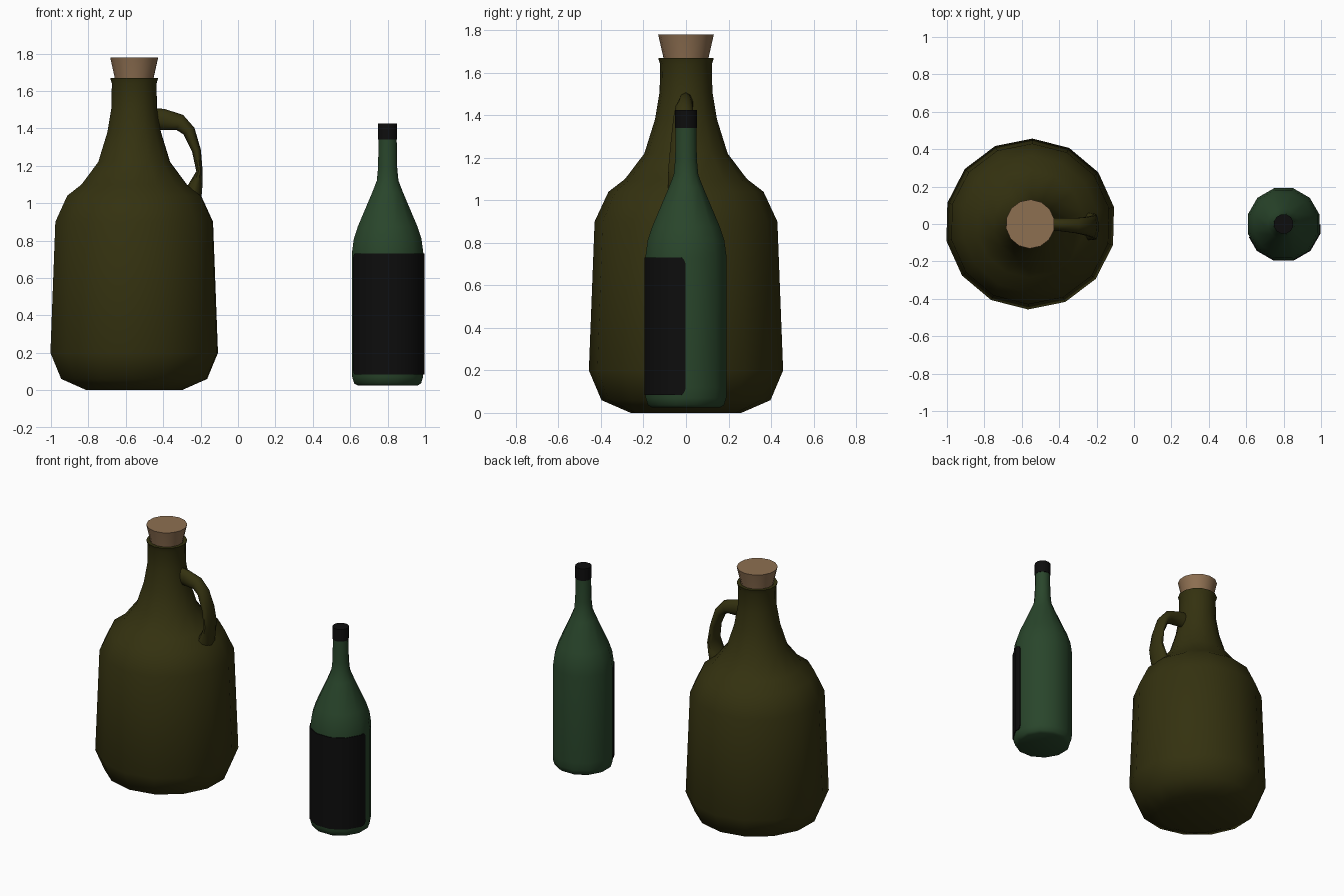
import bpy, bmesh, math
from mathutils import Vector

if "Cube" in bpy.data.objects:
    bpy.data.objects.remove(bpy.data.objects["Cube"])


def mat(name, rgb):
    m = bpy.data.materials.new(name)
    m.diffuse_color = (*rgb, 1)
    m.use_nodes = True
    m.node_tree.nodes["Principled BSDF"].inputs["Base Color"].default_value = m.diffuse_color
    return m


OLIVE = mat("olive_glass", (0.034, 0.031, 0.005))
GREEN = mat("green_glass", (0.022, 0.060, 0.024))
BLACK = mat("black", (0.004, 0.004, 0.004))
CORK = mat("cork_brown", (0.27, 0.16, 0.083))


def finish(name, bm, material, angle=50):
    bmesh.ops.recalc_face_normals(bm, faces=bm.faces)
    me = bpy.data.meshes.new(name)
    bm.to_mesh(me)
    bm.free()
    ob = bpy.data.objects.new(name, me)
    bpy.context.collection.objects.link(ob)
    me.materials.append(material)
    bpy.ops.object.select_all(action='DESELECT')
    ob.select_set(True)
    bpy.context.view_layer.objects.active = ob
    bpy.ops.object.shade_smooth_by_angle(angle=math.radians(angle))
    return ob


def loft(name, rings, material, angle=50):
    """Skin closed rings of points and cap both ends."""
    bm = bmesh.new()
    vs = [[bm.verts.new(p) for p in ring] for ring in rings]
    n = len(vs[0])
    for a, b in zip(vs, vs[1:]):
        for i in range(n):
            j = (i + 1) % n
            bm.faces.new((a[i], a[j], b[j], b[i]))
    bm.faces.new(vs[0])
    bm.faces.new(vs[-1])
    return finish(name, bm, material, angle)


def lathe(name, cx, profile, sides, turn, material):
    t = [math.radians(turn) + math.tau * i / sides for i in range(sides)]
    rings = [[(cx + r * math.cos(a), r * math.sin(a), z) for a in t] for r, z in profile]
    return loft(name, rings, material)


# Jug body with flared lip and open mouth
JX = -0.555
lathe("jug_body", JX, [
    (0.26, 0), (0.398, 0.06), (0.457, 0.20), (0.43, 0.90), (0.365, 1.04),
    (0.287, 1.10), (0.196, 1.22), (0.146, 1.38), (0.124, 1.51), (0.122, 1.64),
    (0.131, 1.67), (0.108, 1.67), (0.10, 1.60)], 14, 11.4, OLIVE)

# Tapered cork stopper
lathe("jug_cork", JX, [(0.098, 1.61), (0.106, 1.67), (0.131, 1.78)], 14, 11.4, CORK)

# Jug handle: x, z, in-plane half thickness, half width
path = [(-0.47, 1.45, 0.060, 0.035), (-0.40, 1.447, 0.057, 0.036),
        (-0.312, 1.432, 0.044, 0.042), (-0.262, 1.385, 0.034, 0.05),
        (-0.222, 1.28, 0.024, 0.06), (-0.206, 1.17, 0.017, 0.07),
        (-0.225, 1.10, 0.036, 0.075), (-0.25, 1.02, 0.055, 0.075)]
rings = []
for i, (x, z, a, w) in enumerate(path):
    p, q = path[max(i - 1, 0)], path[min(i + 1, len(path) - 1)]
    d = Vector((q[0] - p[0], 0, q[1] - p[1])).normalized()
    normal = Vector((-d.z, 0, d.x))
    c = Vector((x, -0.06 * (x - JX) + 0.006, z))
    rings.append([c + normal * a * math.cos(t) + Vector((0, w * math.sin(t), 0))
                  for t in (math.tau * k / 10 for k in range(10))])
loft("jug_handle", rings, OLIVE, 60)

# Wine bottle
BX, R = 0.8, 0.198
lathe("wine_bottle", BX, [
    (0.165, 0.025), (0.185, 0.036), (0.196, 0.07), (R, 0.12), (R, 0.73),
    (0.187, 0.81), (0.165, 0.875), (0.084, 1.06), (0.06, 1.12), (0.053, 1.19),
    (0.05, 1.35)], 12, 15, GREEN)

# Bottle cap
lathe("wine_cap", BX, [(0.053, 1.34), (0.053, 1.425)], 12, 15, BLACK)

# Wrapped label hugging the twelve flat sides, with clipped corners
start, end = -159, -1
angles = sorted({start, start + 2, start + 5, end - 5, end - 2, end}
                | {15 + 30 * k for k in range(-6, 0) if start < 15 + 30 * k < end})
bm = bmesh.new()
cols = []
for a in angles:
    off = (a - 15) % 30 - 15
    r = (R + 0.005) * math.cos(math.radians(15)) / math.cos(math.radians(off))
    inset = {0: 0.025, 2: 0.008}.get(min(a - start, end - a), 0)
    x, y = BX + r * math.cos(math.radians(a)), r * math.sin(math.radians(a))
    k = (r - 0.006) / r
    xi, yi = BX + (x - BX) * k, y * k
    lo, hi = 0.085 + inset, 0.73 - inset
    cols.append([(x, y, lo), (x, y, hi), (xi, yi, hi), (xi, yi, lo)])
bm.free()
loft("wine_label", cols, BLACK, 40)
